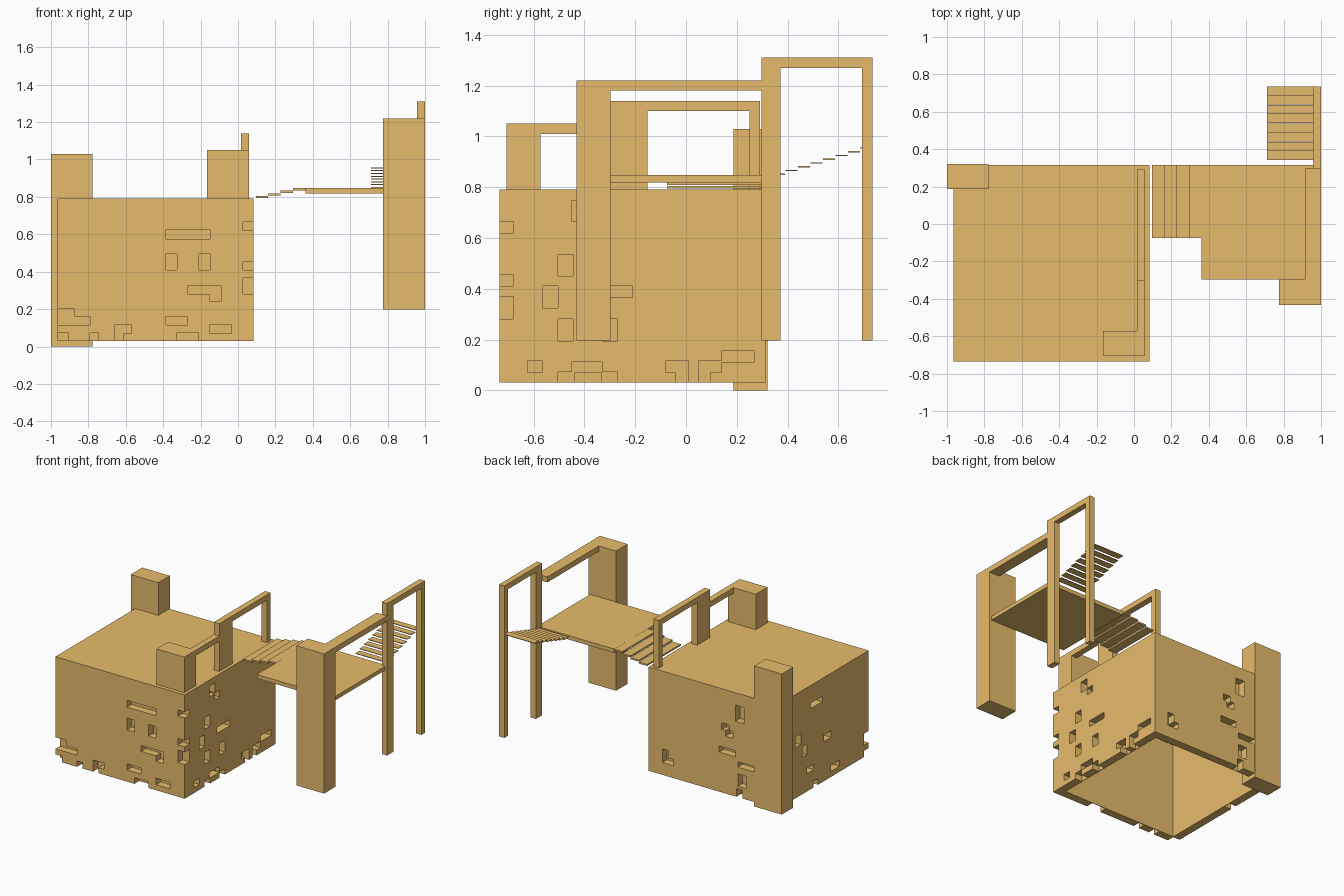
import bpy, bmesh
from mathutils import Matrix, Vector

# Warm sandstone colour for every part
stone = bpy.data.materials.new("sandstone")
stone.diffuse_color = (0.8, 0.5, 0.15, 1)


def add_box(bm, x0, x1, y0, y1, z0, z1):
    mid = Vector(((x0 + x1) / 2, (y0 + y1) / 2, (z0 + z1) / 2))
    size = (x1 - x0, y1 - y0, z1 - z0, 1)
    bmesh.ops.create_cube(bm, size=1, matrix=Matrix.Translation(mid) @ Matrix.Diagonal(size))


def boxes(name, *dims):
    bm = bmesh.new()
    for d in dims:
        add_box(bm, *d)
    me = bpy.data.meshes.new(name)
    bm.to_mesh(me)
    bm.free()
    me.materials.append(stone)
    ob = bpy.data.objects.new(name, me)
    bpy.context.collection.objects.link(ob)
    return ob


# Outer limits of the brick block, recess depth and lining thickness
X0, X1, Y0, Y1, Z0, Z1 = -0.965, 0.083, -0.735, 0.315, 0.03, 0.79
D, OUT, SKIN = 0.055, 0.03, 0.004
W = D + SKIN

# Missing bricks per side: (start, end, bottom, top)
front = [(-.385, -.15, .575, .625), (-.385, -.325, .41, .495), (-.21, -.15, .41, .495),
         (-.27, -.09, .282, .325), (-.15, -.09, .24, .285), (-.385, -.27, .115, .16),
         (-.15, -.035, .07, .118), (-.325, -.21, 0, .075), (-.66, -.57, .07, .115),
         (-.66, -.615, 0, .072), (-.79, -.745, 0, .072), (-.92, -.79, .115, .16)]
right = [(-.45, -.385, .665, .745), (-.385, -.33, .62, .67), (-.505, -.445, .45, .535),
         (-.565, -.505, .325, .41), (-.36, -.21, .365, .41), (-.505, -.445, .195, .28),
         (-.33, -.27, .195, .28), (-.625, -.565, .07, .115), (-.45, -.33, .07, .112),
         (-.505, -.44, 0, .072), (-.33, -.27, 0, .072), (-.08, .01, .07, .115),
         (-.04, .01, 0, .075), (.05, .14, .07, .115), (.05, .095, 0, .075),
         (.14, .27, .112, .155)]
back = [(-.69, -.62, .58, .7), (-.57, -.51, .49, .54), (-.6, -.54, .45, .5),
        (-.62, -.49, .32, .365), (-.83, -.64, .25, .29), (-.71, -.64, .11, .2),
        (-.68, -.63, 0, .09), (-.12, -.03, .12, .165), (-.08, -.03, .16, .22)]
left = [(-.2, -.06, .62, .66), (.05, .11, .4, .48), (-.02, .03, .3, .38),
        (-.3, -.22, .32, .37), (-.1, -.02, .16, .2), (-.4, -.3, .07, .115),
        (-.15, -.1, 0, .075)]
# Corner gaps: front right and front left
corner_right = [(.62, .665), (.41, .455), (.28, .37)]
corner_left = [(0, .075), (.115, .2)]

cuts = [(a, b, Y0 - OUT, Y0 + D, c, d) for a, b, c, d in front]
cuts += [(X1 - D, X1 + OUT, a, b, c, d) for a, b, c, d in right]
cuts += [(a, b, Y1 - D, Y1 + OUT, c, d) for a, b, c, d in back]
cuts += [(X0 - OUT, X0 + D, a, b, c, d) for a, b, c, d in left]
cuts += [(X1 - D, X1 + OUT, Y0 - OUT, Y0 + D, c, d) for c, d in corner_right]
cuts += [(X0 - OUT, X0 + D, Y0 - OUT, Y0 + D, c, d) for c, d in corner_left]
cuts.append((X0, -.875, Y0 - OUT, Y0 + D, .158, .2))

# Brick block, hollow from below
block = boxes("brick_block", (X0, X1, Y0, Y1, Z0, Z1))
cavity = boxes("cavity_cutter", (X0 + W, X1 - W, Y0 + W, Y1 - W, -.1, Z1 - W))
gaps = boxes("brick_gap_cutter", *cuts)
for cutter in (cavity, gaps):
    mod = block.modifiers.new(cutter.name, 'BOOLEAN')
    mod.operation = 'DIFFERENCE'
    mod.solver = 'EXACT'
    mod.use_self = True
    mod.object = cutter
    cutter.hide_render = True
    cutter.hide_set(True)

# Pillars
boxes("rear_pillar", (-1, -.777, .187, .32, 0, 1.03))
boxes("roof_pillar", (-.165, .06, -.707, -.572, .79, 1.05))
boxes("tall_pillar", (.775, 1, -.432, -.297, .197, 1.22))

# Roof gateway
boxes("roof_low_beam", (.015, .06, -.572, -.302, 1.01, 1.05))
boxes("roof_wide_post", (.015, .06, -.302, -.152, .79, 1.14))
boxes("roof_high_beam", (.015, .06, -.152, .292, 1.1, 1.14))
boxes("roof_thin_post", (.015, .06, .25, .292, .79, 1.1))

# Outer gateway
boxes("outer_low_beam", (.915, 1, -.297, .297, 1.18, 1.22))
boxes("outer_wide_post", (.957, 1, .297, .372, .197, 1.31))
boxes("outer_high_beam", (.957, 1, .372, .735, 1.27, 1.31))
boxes("outer_thin_post", (.957, 1, .693, .735, .197, 1.27))

# Platform and stairs
boxes("platform", (.361, .985, -.297, .315, .818, .847))
boxes("bridge_steps", *[(.095 + .0665 * i, .161 + .0665 * i, -.075, .315,
                         .794 + .0138 * i, .8055 + .0138 * i) for i in range(4)])
boxes("side_steps", *[(.712, .957, .342 + .0493 * i, .39 + .0493 * i,
                       .848 + .0149 * i, .853 + .0149 * i) for i in range(8)])
